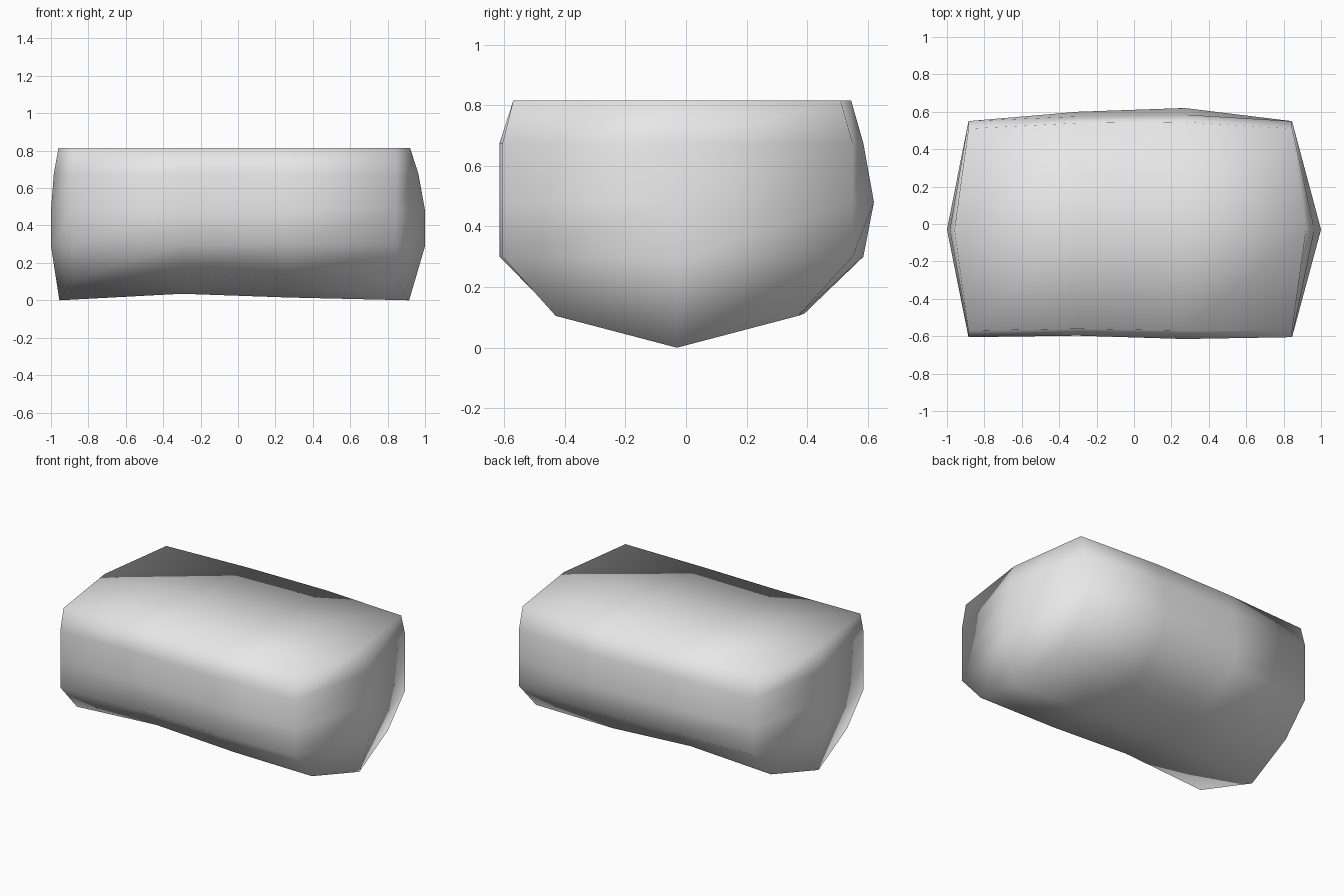
import bpy
import bmesh

if "Cube" in bpy.data.objects:
    bpy.data.objects.remove(bpy.data.objects["Cube"])

XS = (-0.885, -0.3, 0.27, 0.845)      # stations along the length
MID = -0.03                           # y of the end points and spines

# Each level: heights at the stations, front y, back y, west/east end x, end z
LEVELS = [
    ((0.105, 0.14, 0.112, 0.105), (-0.43, -0.43, -0.43, -0.43), (0.37, 0.38, 0.39, 0.37), -0.955, 0.915, 0.0),
    ((0.30,) * 4, (-0.605, -0.597, -0.615, -0.605), (0.55, 0.575, 0.585, 0.55), -1.0, 1.0, 0.29),
    ((0.48,) * 4, (-0.605, -0.597, -0.615, -0.605), (0.55, 0.60, 0.62, 0.55), -1.0, 1.0, 0.48),
    ((0.675,) * 4, (-0.605, -0.597, -0.615, -0.605), (0.55, 0.575, 0.585, 0.55), -0.985, 0.965, 0.675),
    ((0.815,) * 4, (-0.57, -0.56, -0.57, -0.57), (0.51, 0.54, 0.545, 0.51), -0.96, 0.92, 0.815),
]

bm = bmesh.new()


def ring(zs, front, back, west, east, end_z):
    """Closed loop: front stations, east point, back stations, west point."""
    pts = [(x, y, z) for x, y, z in zip(XS, front, zs)]
    pts.append((east, MID, end_z))
    pts += [(x, y, z) for x, y, z in zip(XS, back, zs)][::-1]
    pts.append((west, MID, end_z))
    return [bm.verts.new(p) for p in pts]


def cap(loop, heights):
    """Close a loop with a central spine running from end to end."""
    front, back = loop[0:4], loop[5:9][::-1]
    spine = [loop[9]] + [bm.verts.new((x, MID, z)) for x, z in zip(XS[1:3], heights)] + [loop[4]]
    for i in range(3):
        # front half, then back half split from spine to rim
        bm.faces.new((front[i], front[i + 1], spine[i + 1], spine[i]))
        bm.faces.new((spine[i], spine[i + 1], back[i + 1]))
        bm.faces.new((spine[i], back[i + 1], back[i]))


# Side walls
rings = [ring(*lv) for lv in LEVELS]
for lower, upper in zip(rings, rings[1:]):
    for i in range(10):
        j = (i + 1) % 10
        bm.faces.new((lower[i], lower[j], upper[j], upper[i]))

# Keeled underside and flat top
cap(rings[0], (0.035, 0.015))
cap(rings[-1], (0.815, 0.815))

bmesh.ops.recalc_face_normals(bm, faces=bm.faces)
for f in bm.faces:
    f.smooth = True

mesh = bpy.data.meshes.new("stone_block")
bm.to_mesh(mesh)
bm.free()

# Single plain grey
grey = bpy.data.materials.new("light_grey")
grey.diffuse_color = (0.8, 0.8, 0.8, 1.0)
grey.use_nodes = True
grey.node_tree.nodes["Principled BSDF"].inputs["Base Color"].default_value = grey.diffuse_color
mesh.materials.append(grey)

block = bpy.data.objects.new("stone_block", mesh)
bpy.context.collection.objects.link(block)
